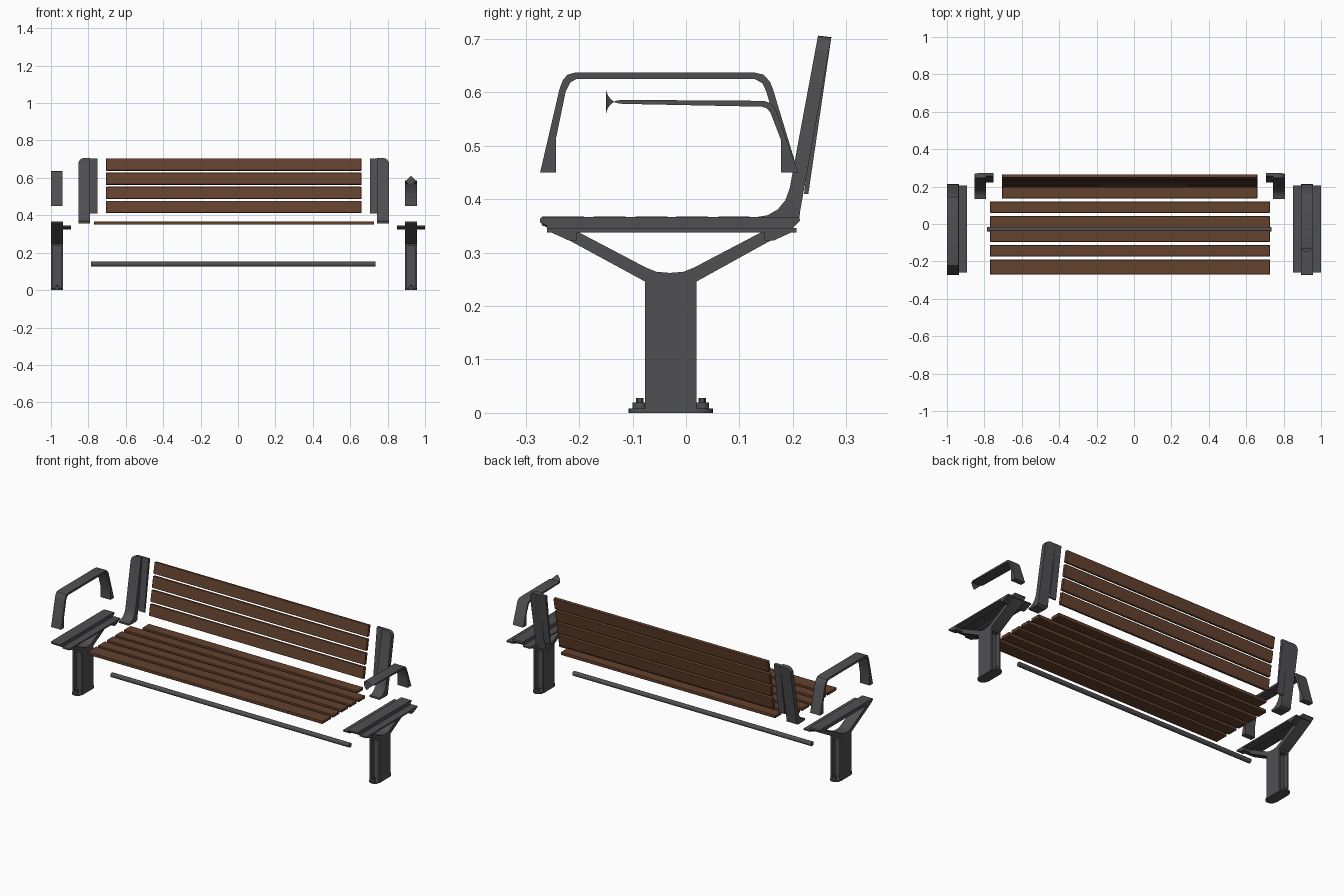
import bpy, bmesh, math
from mathutils import Vector, Matrix

if "Cube" in bpy.data.objects:
    bpy.data.objects.remove(bpy.data.objects["Cube"], do_unlink=True)


def material(name, rgb):
    m = bpy.data.materials.new(name)
    m.use_nodes = True
    m.diffuse_color = (*rgb, 1)
    m.node_tree.nodes["Principled BSDF"].inputs["Base Color"].default_value = (*rgb, 1)
    return m


WOOD = material("brown wood", (0.125, 0.053, 0.027))
METAL = material("dark grey metal", (0.08, 0.08, 0.085))


def finish(name, bm, mat):
    bmesh.ops.recalc_face_normals(bm, faces=bm.faces)
    mesh = bpy.data.meshes.new(name)
    bm.to_mesh(mesh)
    bm.free()
    mesh.materials.append(mat)
    ob = bpy.data.objects.new(name, mesh)
    bpy.context.collection.objects.link(ob)
    return ob


def prism(name, profile, x0, x1, mat=METAL, round_edges=None, radius=0.03):
    """Side profile of (y, z) points swept from x0 to x1; picked edges are rounded."""
    bm = bmesh.new()
    face = bm.faces.new([bm.verts.new((x0, y, z)) for y, z in profile])
    out = bmesh.ops.extrude_face_region(bm, geom=[face])["geom"]
    bmesh.ops.translate(bm, vec=(x1 - x0, 0, 0),
                        verts=[g for g in out if isinstance(g, bmesh.types.BMVert)])
    if round_edges:
        edges = [e for e in bm.edges if all(round_edges(v.co) for v in e.verts)]
        bmesh.ops.bevel(bm, geom=edges, offset=radius, segments=6, profile=0.5, affect='EDGES')
    return finish(name, bm, mat)


def box(name, x0, x1, y0, y1, z0, z1, mat=METAL):
    return prism(name, [(y0, z0), (y1, z0), (y1, z1), (y0, z1)], x0, x1, mat)


def soften(ob, width):
    mod = ob.modifiers.new("soft edges", 'BEVEL')
    mod.width, mod.segments = width, 2


def cylinder(name, loc, r, depth, sides=16, rot=None):
    bm = bmesh.new()
    bmesh.ops.create_cone(bm, cap_ends=True, segments=sides, radius1=r, radius2=r, depth=depth,
                          matrix=Matrix.Translation(loc) @ (rot or Matrix()))
    return finish(name, bm, METAL)


# Seat slats: wide front slat, four equal ones, shorter rear slat
for i, (y0, y1) in enumerate([(-0.27, -0.19), (-0.174, -0.112), (-0.095, -0.034),
                              (-0.02, 0.042), (0.06, 0.12), (0.137, 0.197)]):
    xs = (-0.706, 0.66) if i == 5 else (-0.77, 0.727)
    soften(box(f"seat_slat_{i + 1}", *xs, y0, y1, 0.35, 0.368, WOOD), 0.003)

# Backrest slats, leaning back
lean = lambda z: 0.195 + (z - 0.412) * 0.18
for i in range(4):
    z0 = 0.414 + i * 0.0755
    z1 = z0 + 0.064
    slat = prism(f"back_slat_{i + 1}", [(lean(z0), z0), (lean(z0) + 0.018, z0 - 0.003),
                 (lean(z1) + 0.018, z1 - 0.003), (lean(z1), z1)], -0.706, 0.66, WOOD)
    soften(slat, 0.003)

# Cross tube under the seat
cylinder("cross_tube", (-0.025, -0.028, 0.139), 0.013, 1.52, 24, Matrix.Rotation(math.pi / 2, 4, 'Y'))

# Backrest brackets with a curved foot, outer top corner rounded, and a slat flange
BACK = [(0.212, 0.362), (0.214, 0.38), (0.272, 0.703), (0.247, 0.706), (0.194, 0.42),
        (0.186, 0.398), (0.172, 0.381), (0.153, 0.37), (0.135, 0.367), (0.135, 0.357), (0.2, 0.355)]
FLANGE = [(0.221, 0.41), (0.229, 0.41), (0.272, 0.703), (0.256, 0.705)]
for side, outer, inner, edge in (("right", -0.853, -0.79, -0.75), ("left", 0.807, 0.744, 0.705)):
    prism(f"back_bracket_{side}", BACK, outer, inner, METAL,
          lambda co: co.z > 0.7 and abs(co.x - outer) < 0.001)
    prism(f"back_flange_{side}", FLANGE, inner, edge)

# Armrests: full loop on one side, cantilever with a rounded tip on the other
REAR_LEG = [(0.210, 0.45), (0.178, 0.45), (0.178, 0.51)]
LOOP = [(-0.273, 0.45), (-0.237, 0.605), (-0.231, 0.622), (-0.222, 0.633), (-0.207, 0.637),
        (0.128, 0.637), (0.145, 0.633), (0.157, 0.62), (0.163, 0.605)] + REAR_LEG + [
        (0.15, 0.602), (0.143, 0.617), (0.128, 0.625), (-0.205, 0.625), (-0.217, 0.618),
        (-0.225, 0.602), (-0.243, 0.515), (-0.243, 0.45)]
prism("armrest_right", LOOP, -1.0, -0.937)
CANTILEVER = [(-0.15, 0.586), (0.145, 0.584), (0.158, 0.58), (0.167, 0.57)] + REAR_LEG + [
              (0.158, 0.562), (0.151, 0.57), (0.142, 0.573), (-0.15, 0.579)]
prism("armrest_left", CANTILEVER, 0.892, 0.957, METAL, lambda co: co.y < -0.149)

# Support stands: seat rail, V arms, channelled post, foot plate, bolts and seat ledges
RAIL = [(-0.273, 0.364), (-0.268, 0.367), (0.21, 0.367), (0.214, 0.36), (0.2, 0.346),
        (-0.25, 0.346), (-0.273, 0.356)]
ARMS = [(-0.265, 0.35), (-0.25, 0.34), (-0.077, 0.246), (-0.077, 0.236), (0.02, 0.236),
        (0.02, 0.246), (0.19, 0.34), (0.2, 0.35), (0.16, 0.347), (0.135, 0.335),
        (0.015, 0.272), (-0.005, 0.264), (-0.03, 0.262), (-0.055, 0.264), (-0.075, 0.272),
        (-0.195, 0.335), (-0.215, 0.347)]


def stand(side, cx, ledges):
    h, mid = 0.032, -0.0285
    prism(f"seat_rail_{side}", RAIL, cx - h, cx + h)
    prism(f"v_arms_{side}", ARMS, cx - h, cx + h)
    for s in (-1, 1):
        a, b = sorted((cx + s * h, cx + s * (h - 0.009)))
        box(f"post_side_{side}_{s}", a, b, -0.077, 0.02, 0, 0.25)
        # Bolt with washer and nut
        y = mid + s * 0.0585
        cylinder(f"washer_{side}_{s}", (cx, y, 0.013), 0.013, 0.012)
        cylinder(f"nut_{side}_{s}", (cx, y, 0.02), 0.007, 0.016, 6)
    box(f"post_web_{side}", cx - h, cx + h, -0.05, -0.007, 0, 0.25)
    box(f"foot_plate_{side}", cx - h + 0.002, cx + h - 0.002, -0.08, 0.023, 0, 0.008)
    for s in (-1, 1):
        cylinder(f"foot_tab_{side}_{s}", (cx, mid + s * 0.049, 0.004), 0.03, 0.008, 24)
    # Ledges that carry the slats, with a thicker pad at each end
    for s in ledges:
        a, b = sorted((cx + s * h, cx + s * (h + 0.043)))
        box(f"seat_ledge_{side}_{s}", a, b, -0.26, 0.207, 0.338, 0.346)
        for y0, y1, y2, y3 in ((-0.255, -0.22, -0.205, -0.205), (0.2, 0.165, 0.147, 0.147)):
            prism(f"ledge_pad_{side}_{s}", [(y0, 0.339), (y1, 0.323), (y2, 0.323), (y3, 0.339)], a, b)


stand("right", -0.968, (1,))
stand("left", 0.925, (-1, 1))

# Smooth shading with sharp edges kept
bpy.ops.object.select_all(action='DESELECT')
for ob in bpy.context.collection.objects:
    if ob.type == 'MESH':
        ob.select_set(True)
        bpy.context.view_layer.objects.active = ob
bpy.ops.object.shade_smooth_by_angle(angle=math.radians(30))
